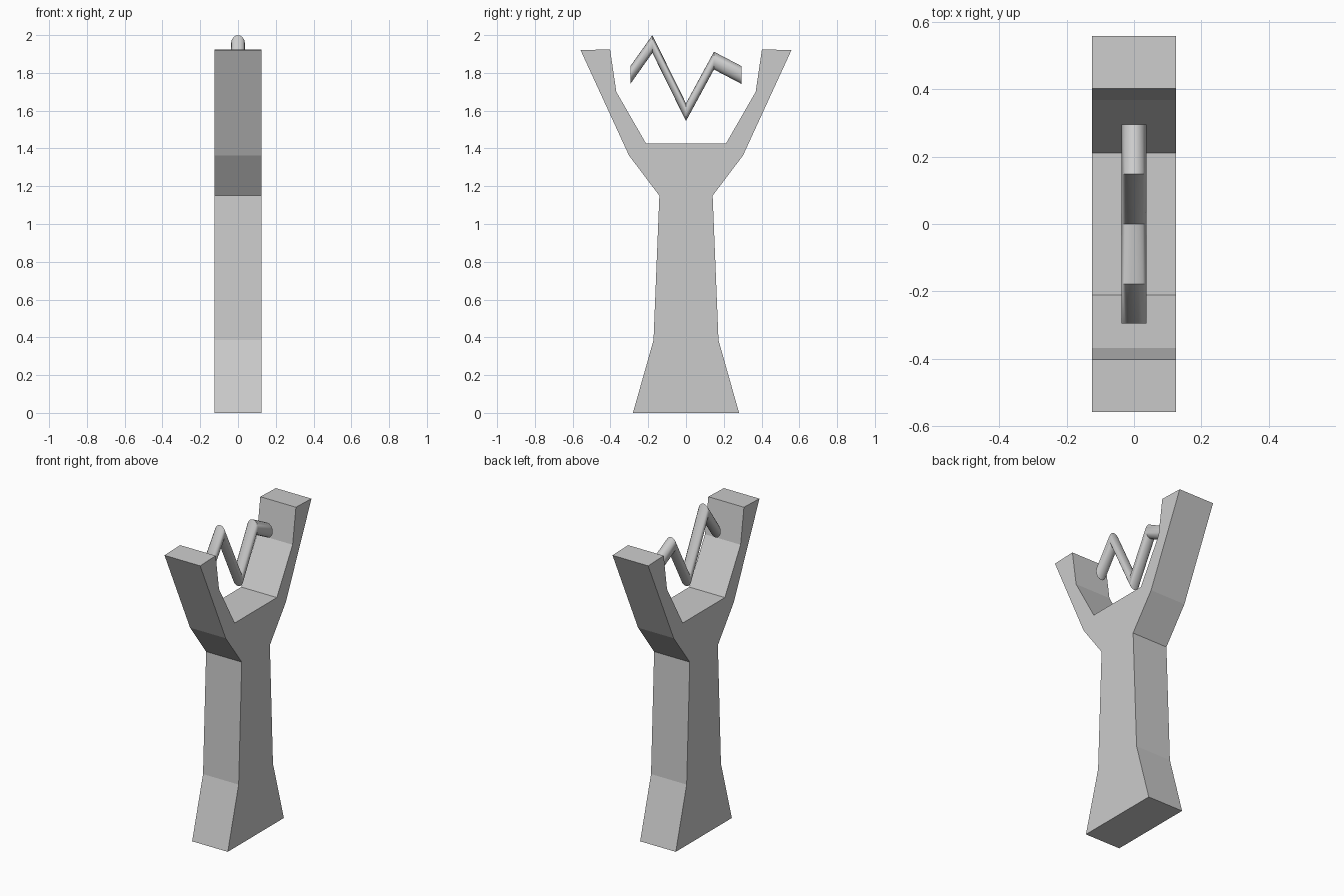
import bpy, bmesh, math

if "Cube" in bpy.data.objects:
    bpy.data.objects.remove(bpy.data.objects["Cube"])

HALF = 0.125  # half thickness of the post


def material(name, value):
    m = bpy.data.materials.new(name)
    m.diffuse_color = (value, value, value, 1)
    m.use_nodes = True
    m.node_tree.nodes["Principled BSDF"].inputs["Base Color"].default_value = m.diffuse_color
    return m


def finish(name, bm, mat):
    bmesh.ops.recalc_face_normals(bm, faces=bm.faces)
    me = bpy.data.meshes.new(name)
    bm.to_mesh(me)
    bm.free()
    me.materials.append(mat)
    ob = bpy.data.objects.new(name, me)
    bpy.context.collection.objects.link(ob)
    return ob


grey = material("grey", 0.6)

# Forked post: half outline (y, z) mirrored, then extruded across x
half = [(0.281, 0), (0.172, 0.385), (0.141, 1.15), (0.302, 1.363), (0.558, 1.92),
        (0.402, 1.925), (0.369, 1.70), (0.211, 1.425)]
outline = half + [(-y, z) for y, z in reversed(half)]
bm = bmesh.new()
face = bm.faces.new([bm.verts.new((-HALF, y, z)) for y, z in outline])
new = bmesh.ops.extrude_face_region(bm, geom=[face])["geom"]
bmesh.ops.translate(bm, vec=(2 * HALF, 0, 0),
                    verts=[v for v in new if isinstance(v, bmesh.types.BMVert)])
finish("forked_post", bm, grey)

# Zigzag rod: upright oval rings joined along a bent path (y, z)
path = [(-0.295, 1.788), (-0.178, 1.953), (0, 1.592), (0.148, 1.865), (0.295, 1.788)]
SIDES = 16
bm = bmesh.new()
rings = []
for y, z in path:
    angles = [2 * math.pi * i / SIDES for i in range(SIDES)]
    rings.append([bm.verts.new((0.037 * math.cos(a), y, z + 0.047 * math.sin(a)))
                  for a in angles])
for a, b in zip(rings, rings[1:]):
    for i in range(SIDES):
        j = (i + 1) % SIDES
        bm.faces.new((a[i], a[j], b[j], b[i]))
bm.faces.new(rings[0])
bm.faces.new(rings[-1])
rod = finish("zigzag_rod", bm, grey)
bpy.context.view_layer.objects.active = rod
rod.select_set(True)
bpy.ops.object.shade_smooth_by_angle(angle=math.radians(40))
